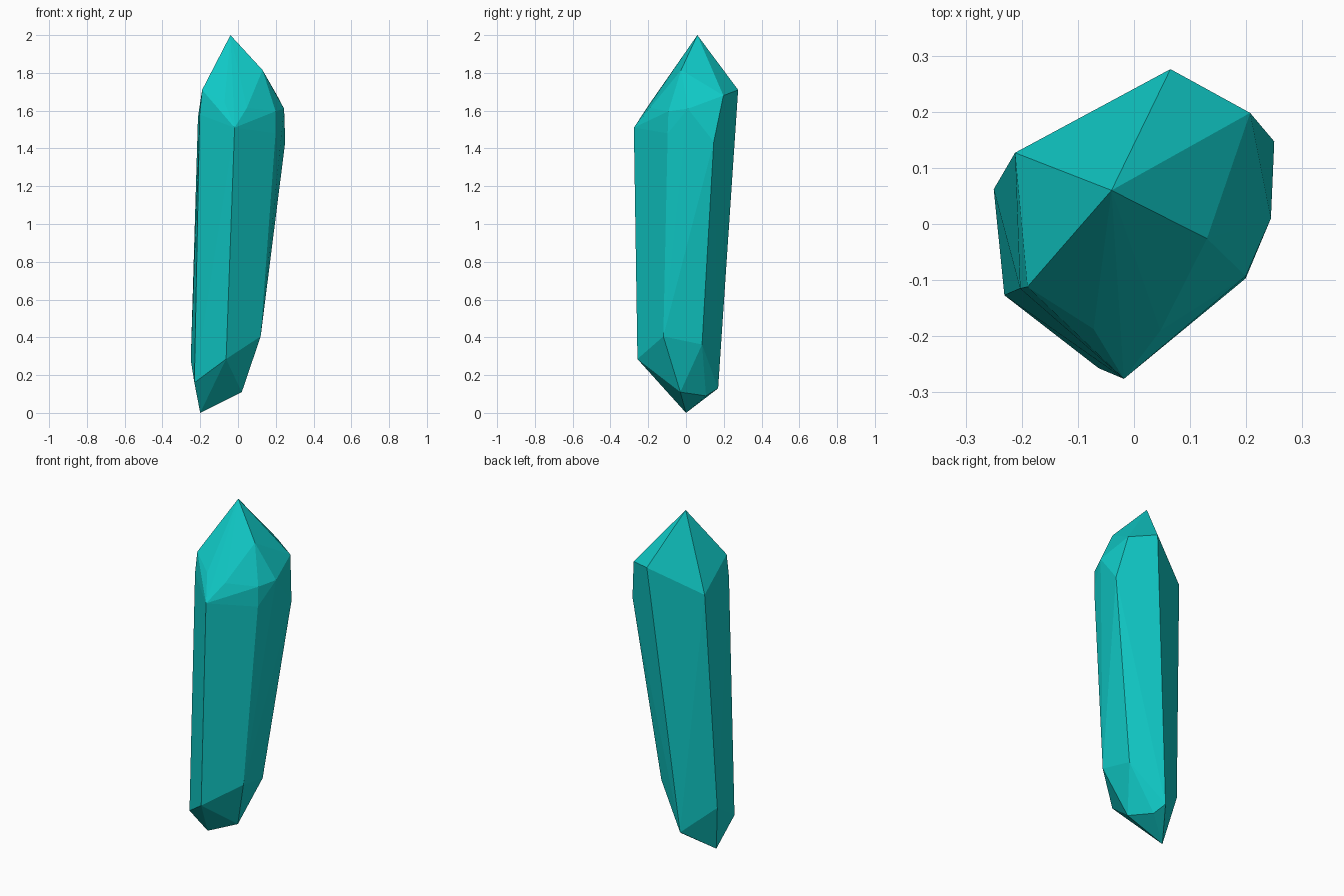
import bpy, bmesh, math

if "Cube" in bpy.data.objects:
    bpy.data.objects.remove(bpy.data.objects["Cube"])

# Crystal corners, in rings from the tip at the bottom to the apex
tip = [(-0.20, 0.00, 0.00)]
lower_bevel = [(0.02, -0.03, 0.11), (-0.05, 0.106, 0.09), (-0.08, 0.17, 0.13)]
shaft_bottom = [(-0.231, -0.127, 0.16), (-0.063, -0.257, 0.285), (0.12, -0.12, 0.405),
                (0.103, 0.085, 0.362), (-0.25, 0.062, 0.28)]
shaft_top = [(-0.203, -0.115, 1.58), (-0.018, -0.276, 1.51), (0.199, -0.097, 1.48),
             (0.25, 0.147, 1.435), (0.065, 0.276, 1.71), (-0.212, 0.127, 1.565)]
upper_bevel = [(-0.19, -0.112, 1.71), (-0.072, -0.187, 1.645), (0.047, -0.19, 1.615),
               (0.199, -0.093, 1.597), (0.244, 0.01, 1.61), (0.207, 0.198, 1.68),
               (0.13, -0.026, 1.815)]
apex = [(-0.04, 0.06, 2.00)]

# Facets: wrap the corners in a convex skin
bm = bmesh.new()
for ring in (tip, lower_bevel, shaft_bottom, shaft_top, upper_bevel, apex):
    for co in ring:
        bm.verts.new(co)
bmesh.ops.convex_hull(bm, input=bm.verts[:])
bmesh.ops.delete(bm, geom=[v for v in bm.verts if not v.link_faces], context='VERTS')
bmesh.ops.dissolve_limit(bm, angle_limit=math.radians(1.5),
                         verts=bm.verts[:], edges=bm.edges[:])
bmesh.ops.recalc_face_normals(bm, faces=bm.faces[:])
mesh = bpy.data.meshes.new("crystal")
bm.to_mesh(mesh)
bm.free()

# Teal material
teal = bpy.data.materials.new("teal")
teal.diffuse_color = (0.005, 0.58, 0.56, 1)
teal.use_nodes = True
teal.node_tree.nodes["Principled BSDF"].inputs["Base Color"].default_value = teal.diffuse_color
mesh.materials.append(teal)
crystal = bpy.data.objects.new("crystal", mesh)
bpy.context.collection.objects.link(crystal)
